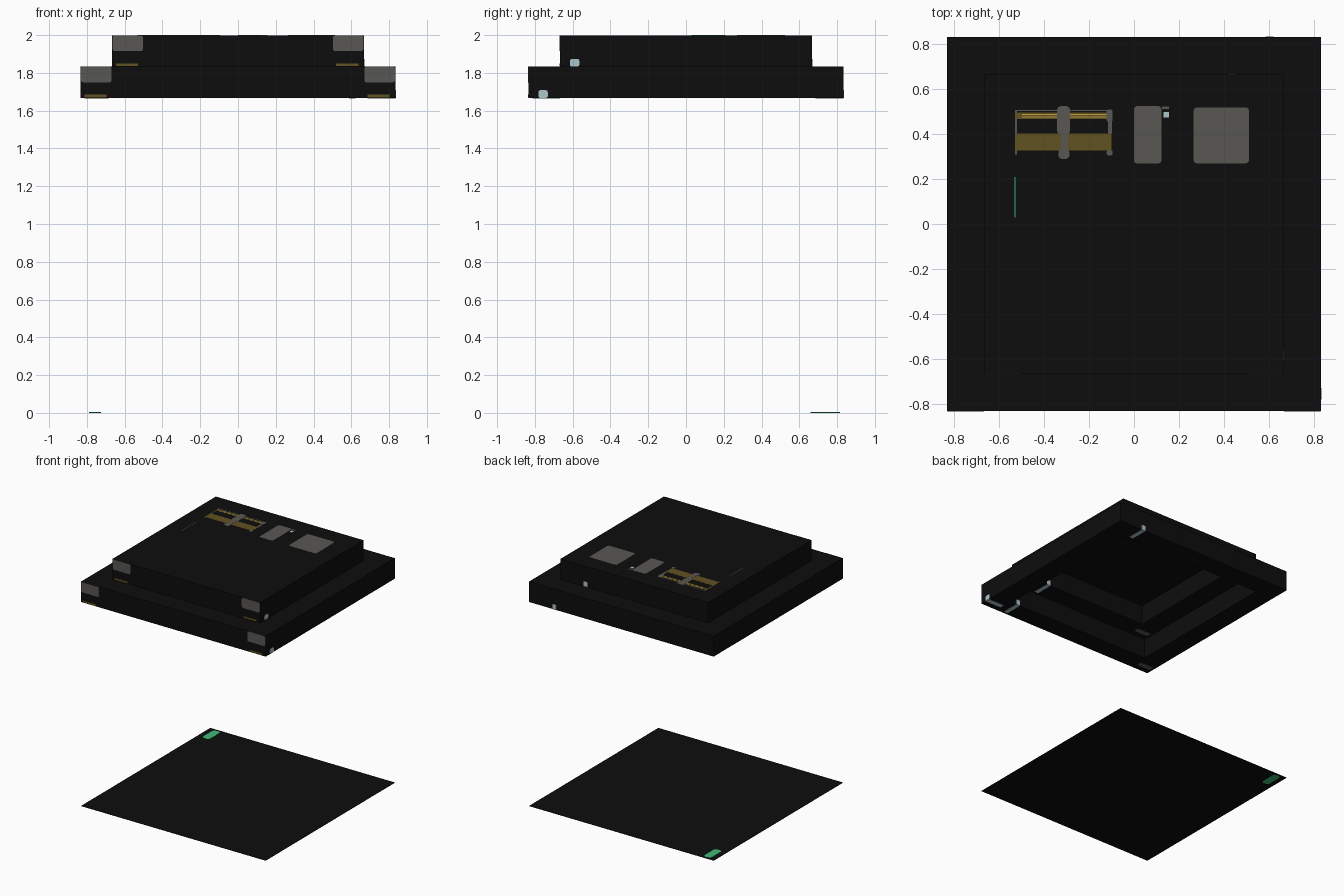
import bpy, bmesh, math

if "Cube" in bpy.data.objects:
    bpy.data.objects.remove(bpy.data.objects["Cube"])


def material(name, r, g, b):
    m = bpy.data.materials.new(name)
    m.diffuse_color = (r, g, b, 1)
    m.use_nodes = True
    m.node_tree.nodes["Principled BSDF"].inputs["Base Color"].default_value = m.diffuse_color
    return m


BLACK = material("near_black", 0.004, 0.004, 0.004)
GREY = material("warm_grey", 0.098, 0.095, 0.088)
OLIVE = material("dark_gold", 0.118, 0.085, 0.014)
GOLD = material("bright_gold", 0.52, 0.34, 0.05)
BLUE = material("pale_blue", 0.42, 0.56, 0.60)
GREEN = material("green", 0.05, 0.49, 0.19)


def box(name, lo, hi, mat, round_axis=None, radius=0.0):
    """Box between two corners; edges along round_axis may be chamfered."""
    bm = bmesh.new()
    bmesh.ops.create_cube(bm, size=1)
    for v in bm.verts:
        for i in range(3):
            v.co[i] = (lo[i] + hi[i]) / 2 + v.co[i] * (hi[i] - lo[i])
    if round_axis is not None and radius:
        edges = []
        for e in bm.edges:
            d = e.verts[0].co - e.verts[1].co
            if abs(d[round_axis]) > 0.9 * d.length:
                edges.append(e)
        bmesh.ops.bevel(bm, geom=edges, offset=radius, segments=2,
                        profile=0.5, affect='EDGES')
    me = bpy.data.meshes.new(name)
    bm.to_mesh(me)
    bm.free()
    me.materials.append(mat)
    ob = bpy.data.objects.new(name, me)
    bpy.context.collection.objects.link(ob)
    return ob


T = 0.002      # painted plate thickness
W = 1 / 6      # bar width


# One square frame of four bars, with the painted marks on the bars
def frame(name, half, z0):
    z1, inner = z0 + W, half - W
    for s, side in ((-1, "left"), (1, "right")):
        xa, xb = sorted((s * half, s * inner))
        box(f"{name}_{side}_bar", (xa, -half, z0), (xb, half, z1), BLACK)
        # front end plates
        box(f"{name}_{side}_end_plate", (xa + .002, -half - T, z0 + .083),
            (xb - .002, -half, z1), GREY, 1, 0.012)
        box(f"{name}_{side}_end_stripe", (xa + .02, -half - T, z0 + .003),
            (xb - .03, -half, z0 + .018), OLIVE)
    for s, side in ((-1, "front"), (1, "back")):
        ya, yb = sorted((s * half, s * inner))
        box(f"{name}_{side}_bar", (-inner, ya, z0), (inner, yb, z1), BLACK)
        # blue marks on the rear face and the underside
        box(f"{name}_{side}_mark", (inner - .08, yb, z0), (inner - .045, yb + T, z0 + .042), BLUE)
        box(f"{name}_{side}_under_mark", (inner - .08, ya + .02, z0 - T),
            (inner - .045, yb, z0), BLUE)
    y = -half + .052
    box(f"{name}_side_mark", (half, y, z0), (half + T, y + .05, z0 + .042), BLUE, 0, 0.01)
    box(f"{name}_side_under_mark", (inner + .02, y, z0 - T), (half, y + .04, z0), BLUE)
    box(f"{name}_under_plate", (-half + .02, y, z0 - T), (-inner - .02, y + .045, z0), GREY)


frame("lower_frame", 5 / 6, 5 / 3)
frame("upper_frame", 2 / 3, 11 / 6 - 0.001)

# Panels: the roof inside the upper frame and the separate floor
box("roof_panel", (-.5, -.5, 1.994), (.5, .5, 1.999), BLACK)
box("floor_panel", (-5 / 6, -5 / 6, 0.001), (5 / 6, 5 / 6, 0.003), BLACK)
box("floor_mark", (-.79, .66, 0), (-.725, .815, 0.004), GREEN, 2, 0.02)


# Painted marks on the roof
def mark(name, x0, x1, y0, y1, mat, r=0.0, up=0.0):
    z = 1.9985
    box(name, (x0, y0, z), (x1, y1, z + .001 + up), mat, 2, r)


mark("gold_band", -.53, -.10, .327, .403, OLIVE)
mark("gold_rail", -.53, -.10, .468, .496, OLIVE)
for y in (.474, .486):
    mark("gold_rail_line", -.50, -.12, y, y + .004, GOLD, 0, .0005)
mark("thin_rail", -.53, -.10, .503, .509, GREY)
mark("left_thin_post", -.53, -.522, .31, .505, GREY)
for y0, y1, n in ((.403, .47, "upper"), (.318, .327, "lower")):
    mark(f"{n}_right_post", -.115, -.097, y0, y1, GREY)
mark("right_post_foot", -.122, -.095, .305, .33, GREY, .008, .0006)
mark("right_post_head", -.122, -.095, .455, .51, GREY, .008, .0006)
mark("centre_post", -.325, -.295, .30, .51, GREY, 0, .0006)
mark("centre_post_head", -.343, -.285, .40, .525, GREY, .015, .0007)
mark("centre_post_foot", -.337, -.288, .29, .335, GREY, .015, .0007)
mark("tall_plate", 0, .122, .27, .525, GREY, .012)
mark("small_bar", .125, .155, .512, .524, GREY)
mark("small_light", .132, .156, .475, .50, BLUE)
mark("square_plate", .265, .513, .27, .52, GREY, .015)
# Thin green line beside the roof panel
box("roof_green_line", (-.532, .03, 1.9985), (-.529, .21, 2), GREEN)
